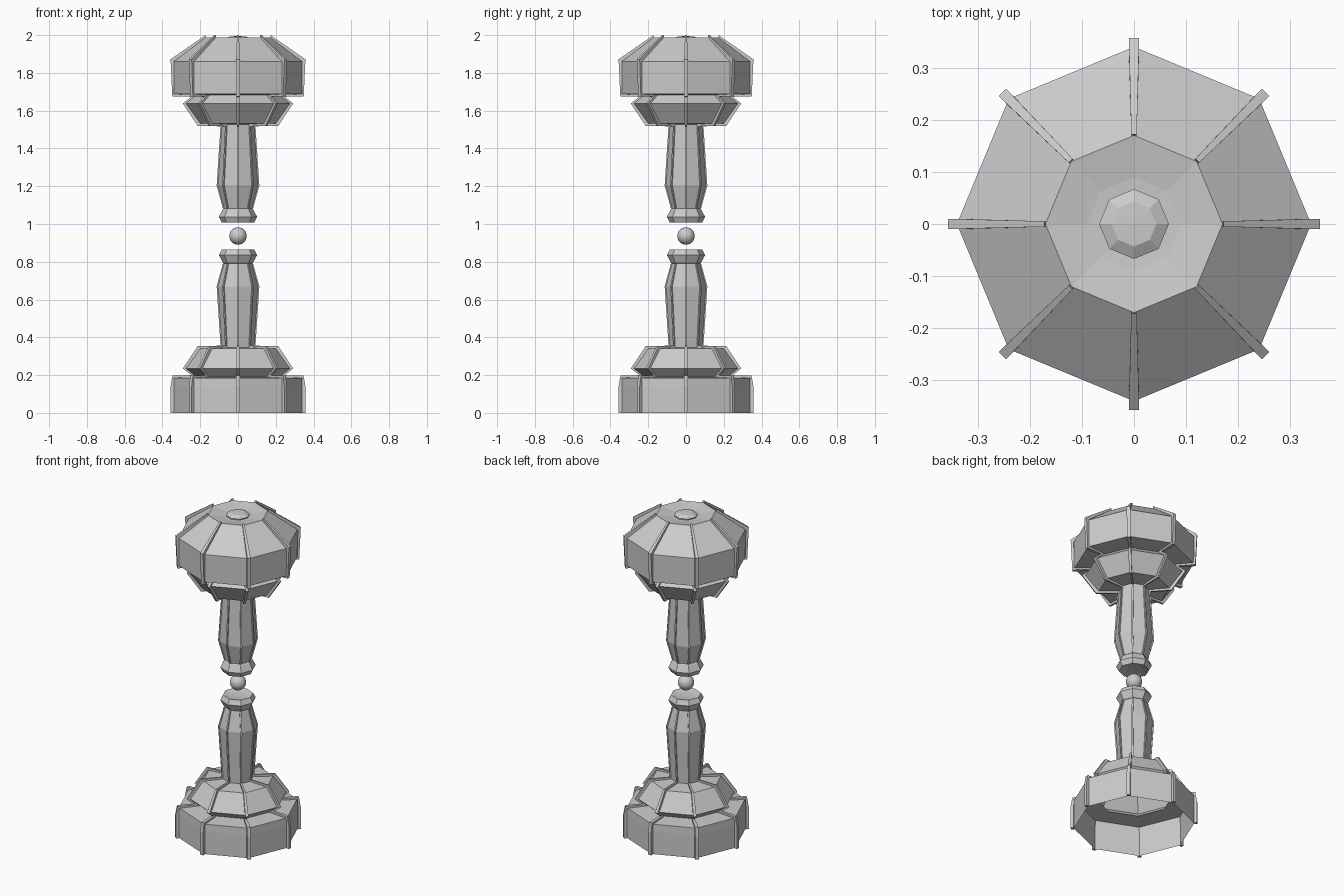
import bpy, bmesh
from math import sin, cos, pi

if "Cube" in bpy.data.objects:
    bpy.data.objects.remove(bpy.data.objects["Cube"])

MID = 1.873  # z -> MID - z mirrors the lower half onto the upper half


def finish(bm, name):
    bmesh.ops.remove_doubles(bm, verts=bm.verts, dist=1e-5)
    bmesh.ops.recalc_face_normals(bm, faces=bm.faces)
    me = bpy.data.meshes.new(name)
    bm.to_mesh(me)
    bm.free()
    ob = bpy.data.objects.new(name, me)
    bpy.context.collection.objects.link(ob)
    return ob


def turned(name, profile):
    """Eight-sided lathe of an (r, z) profile, corners on the axes."""
    bm = bmesh.new()
    rings = []
    for r, z in profile:
        if r == 0:
            rings.append([bm.verts.new((0, 0, z))] * 8)
        else:
            rings.append([bm.verts.new((r * cos(k * pi / 4), r * sin(k * pi / 4), z))
                          for k in range(8)])
    for a, b in zip(rings, rings[1:]):
        for k in range(8):
            n = (k + 1) % 8
            bm.faces.new(list(dict.fromkeys((a[k], a[n], b[n], b[k]))))
    return finish(bm, name)


def ribs(name, outer, inner):
    """Eight radial bars filling the strip between two matching (r, z) paths."""
    bm = bmesh.new()
    for k in range(8):
        c, s = cos(k * pi / 4), sin(k * pi / 4)

        def pt(p, side):
            r, z = p
            w = side * max(0.0045, 0.01 * min(1, r / 0.33))
            return bm.verts.new((r * c - w * s, r * s + w * c, z))
        rows = [(pt(o, -1), pt(o, 1), pt(i, 1), pt(i, -1)) for o, i in zip(outer, inner)]
        for a, b in zip(rows, rows[1:]):
            for j in range(4):
                n = (j + 1) % 4
                bm.faces.new((a[j], a[n], b[n], b[j]))
        bm.faces.new(rows[0])
        bm.faces.new(rows[-1])
    return finish(bm, name)


def flip(path):
    return [(r, MID - z) for r, z in path]


# Shared profiles of the lower half
drum = [(0.34, 0), (0.34, 0.14), (0.338, 0.185), (0.22, 0.19)]
drum_rib = [(0.357, 0), (0.357, 0.14), (0.347, 0.197), (0.235, 0.2)]
tier = [(0.22, 0.19), (0.275, 0.235), (0.2, 0.34), (0.085, 0.345)]
tier_rib = [(0.235, 0.19), (0.292, 0.235), (0.213, 0.353), (0.09, 0.356)]
shaft = [(0.085, 0.345), (0.106, 0.67), (0.074, 0.79)]
shaft_rib = [(0.092, 0.345), (0.113, 0.67), (0.08, 0.79)]
cap = [(0.07, 0.788), (0.08, 0.795), (0.101, 0.835), (0.086, 0.864), (0.05, 0.857), (0, 0.854)]

# Tiers, shafts and caps appear in both halves
for half, f in (("lower", list), ("upper", flip)):
    turned(half + "_tier", f(tier))
    ribs(half + "_tier_ribs", f(tier_rib), f(tier))
    turned(half + "_shaft", f(shaft))
    ribs(half + "_shaft_ribs", f(shaft_rib), f(shaft))
    turned(half + "_cap", f(cap))

# Hollow base drum
turned("base_drum", drum)
ribs("base_drum_ribs", drum_rib, drum)

# Head drum with sloped roof and shallow dish
roof = [(0.22, 1.683), (0.338, 1.688), (0.34, 1.86), (0.17, 1.988)]
roof_rib = [(0.235, 1.673), (0.348, 1.676), (0.357, 1.872), (0.172, 2.0)]
turned("head_drum", roof + [(0.09, 1.975), (0, 1.97)])
ribs("head_ribs", roof_rib, roof)

# Faceted stud in the dish
turned("top_stud", [(0.067, 1.97), (0.067, 1.98), (0.043, 1.993), (0, 1.995)])

# Floating ball between the caps
bpy.ops.mesh.primitive_uv_sphere_add(segments=32, ring_count=16, radius=0.046,
                                     location=(0, 0, MID / 2))
bpy.context.object.name = "centre_ball"
bpy.ops.object.shade_smooth()
